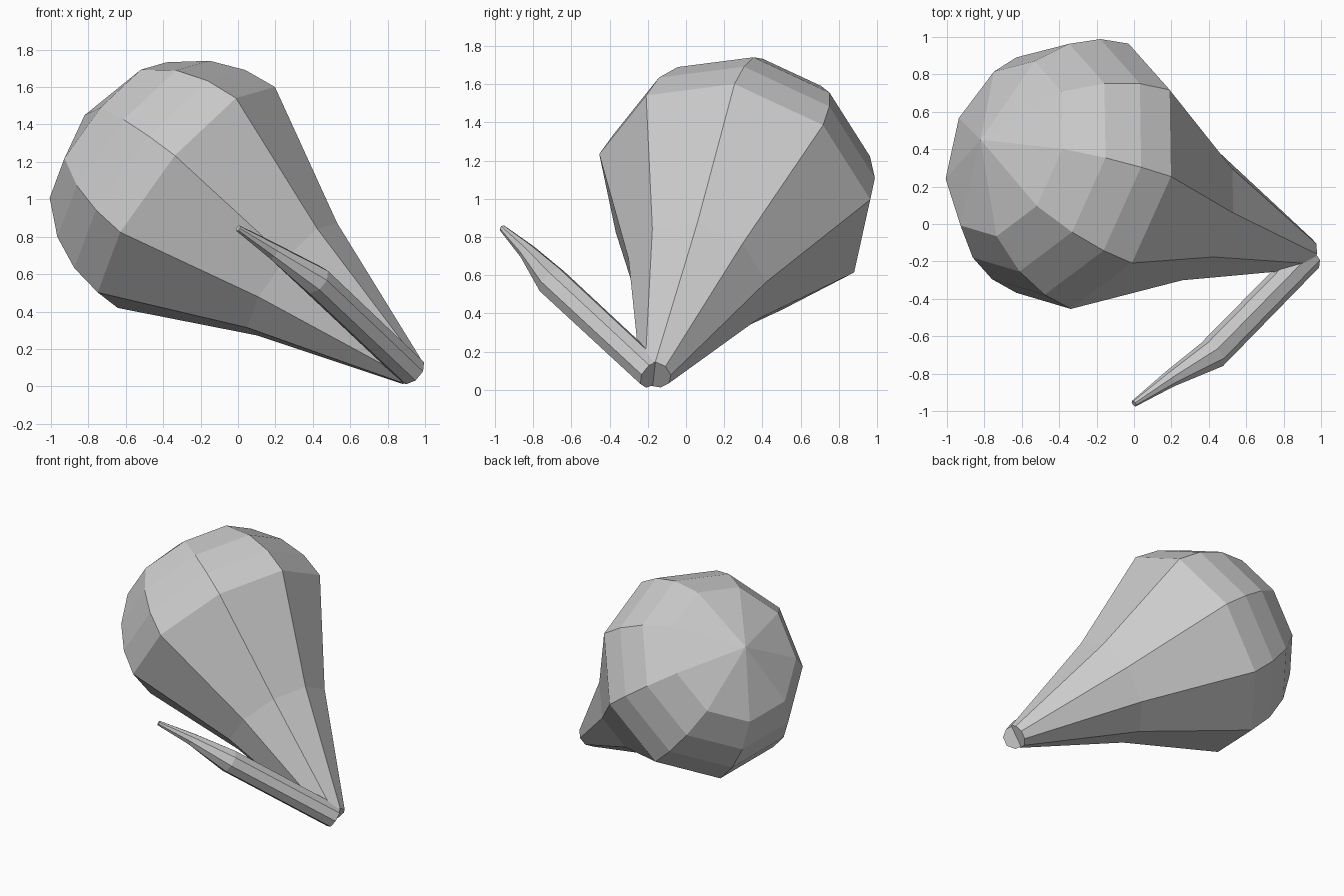
import bpy, bmesh
from math import tau, cos, sin
from mathutils import Vector as V

if "Cube" in bpy.data.objects:
    bpy.data.objects.remove(bpy.data.objects["Cube"])


def loft(name, rings, sides, ref, apex=None):
    """Flat-faced tube through (centre, normal, radius) rings, closed at both ends."""
    bm = bmesh.new()
    loops = []
    for c, n, r in rings:
        n = n.normalized()
        u = (ref - n * ref.dot(n)).normalized()
        w = n.cross(u)
        loops.append([bm.verts.new(c + (u * cos(tau * i / sides) + w * sin(tau * i / sides)) * r)
                      for i in range(sides)])
    for a, b in zip(loops, loops[1:]):
        for i in range(sides):
            j = (i + 1) % sides
            bm.faces.new((a[i], a[j], b[j], b[i]))
    bm.faces.new(loops[0][::-1])
    if apex is None:
        bm.faces.new(loops[-1])
    else:
        top = bm.verts.new(apex)
        for i in range(sides):
            bm.faces.new((loops[-1][i], loops[-1][(i + 1) % sides], top))
    bmesh.ops.recalc_face_normals(bm, faces=bm.faces)
    mesh = bpy.data.meshes.new(name)
    bm.to_mesh(mesh)
    bm.free()
    obj = bpy.data.objects.new(name, mesh)
    bpy.context.collection.objects.link(obj)


# Bulb: nine-sided teardrop leaning up and to the left, domed to a point
base, top = V((0.925, -0.16, 0.08)), V((-0.82, 0.45, 1.45))
axis = (top - base).normalized()
profile = [(0.0, 0.085), (0.83, 0.38), (1.567, 0.747), (1.755, 0.72), (1.942, 0.641), (2.124, 0.493)]
loft("bulb", [(base + axis * t, axis, r) for t, r in profile], 9, V((0.61, 0, 0.79)), top)

# Sprout: thin bent stalk tapering to a fine tip
foot, bend, neck, tip = (V((0.93, -0.175, 0.08)), V((0.415, -0.70, 0.567)),
                         V((0.19, -0.83, 0.722)), V((0.0, -0.96, 0.845)))
loft("sprout", [(foot, bend - foot, 0.083), (bend, bend - foot, 0.085),
                (neck, tip - bend, 0.045), (tip, tip - neck, 0.018)], 8, V((0, 0, 1)))
